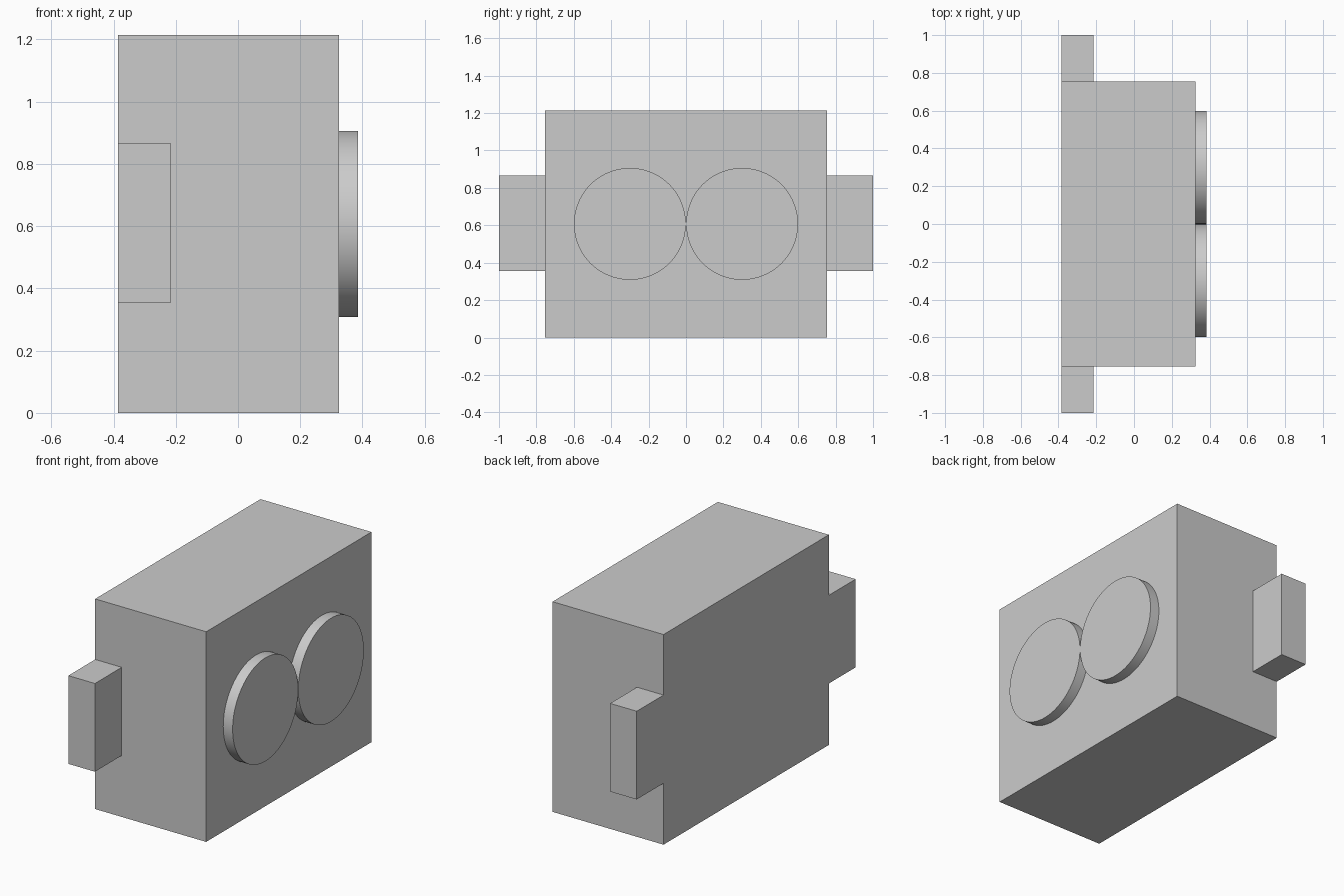
import bpy
import math

cube = bpy.data.objects.get("Cube")
if cube:
    bpy.data.objects.remove(cube, do_unlink=True)

GREY = (0.6, 0.6, 0.6, 1.0)
grey = bpy.data.materials.new("plain grey")
grey.use_nodes = True
grey.diffuse_color = GREY
grey.node_tree.nodes["Principled BSDF"].inputs["Base Color"].default_value = GREY


def finish(name):
    obj = bpy.context.object
    obj.name = name
    obj.data.materials.append(grey)
    return obj


def box(name, low, high):
    """Box spanning two opposite corners."""
    centre = [(a + b) / 2 for a, b in zip(low, high)]
    bpy.ops.mesh.primitive_cube_add(size=1, location=centre)
    bpy.context.object.scale = [b - a for a, b in zip(low, high)]
    bpy.ops.object.transform_apply(location=False, rotation=False, scale=True)
    return finish(name)


def disc(name, y):
    """Raised round plate facing +x."""
    bpy.ops.mesh.primitive_cylinder_add(
        vertices=96, radius=RADIUS, depth=FACE_X_OUT - FACE_X,
        location=((FACE_X + FACE_X_OUT) / 2, y, HEIGHT / 2),
        rotation=(0, math.pi / 2, 0))
    bpy.ops.object.shade_smooth_by_angle(angle=math.radians(30))
    return finish(name)


BACK_X, FACE_X, FACE_X_OUT = -0.385, 0.325, 0.385
HALF_WIDTH, HEIGHT = 0.755, 1.215
RADIUS = 0.299

# Main block
box("body", (BACK_X, -HALF_WIDTH, 0), (FACE_X, HALF_WIDTH, HEIGHT))

# Side tabs flush with the back, and the paired round plates
for side, label in ((-1, "front"), (1, "rear")):
    inner, outer = sorted((side * HALF_WIDTH, side * 1.0))
    box(label + "_tab", (BACK_X, inner, 0.355), (-0.215, outer, 0.865))
    disc(label + "_round_plate", side * 0.3)
